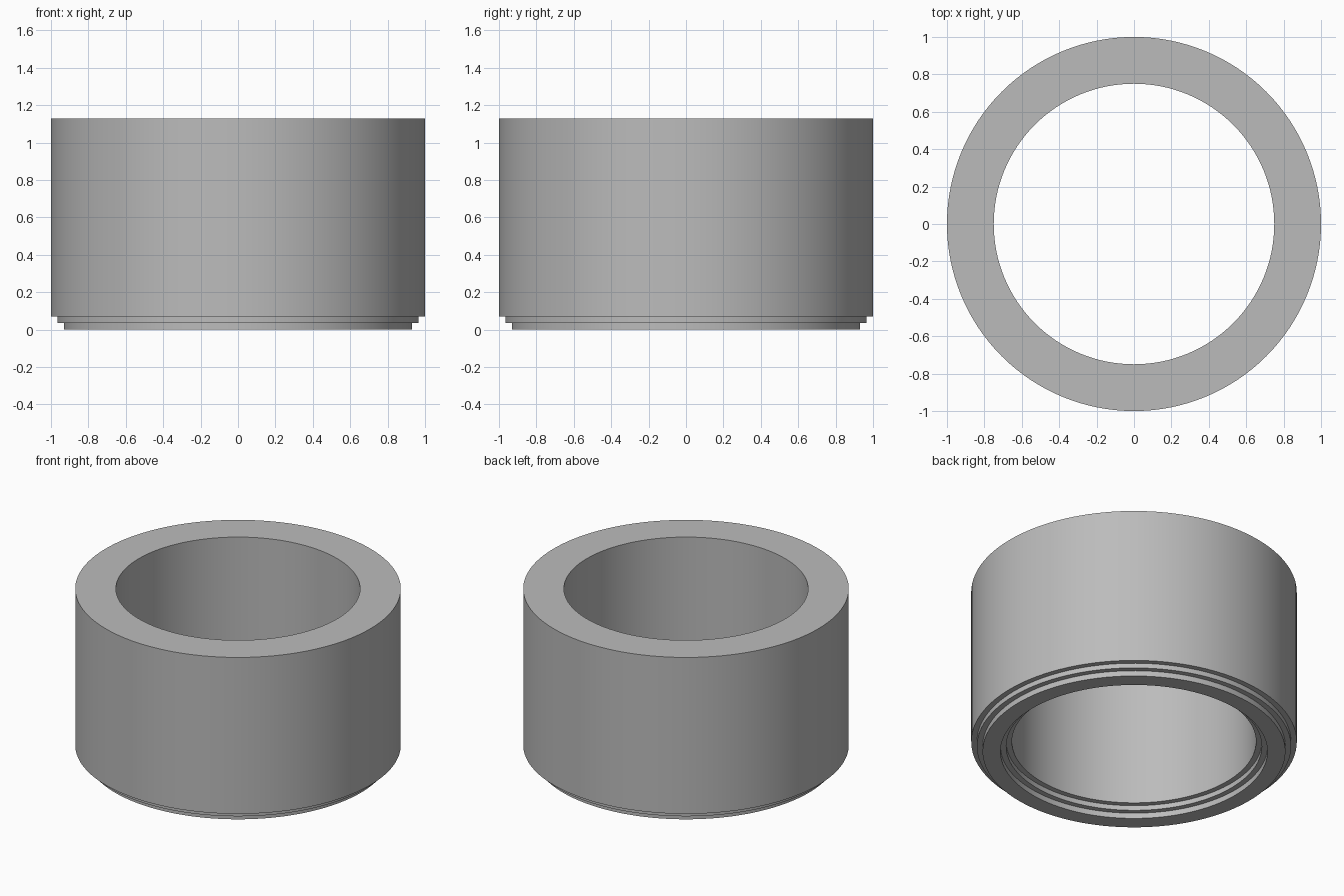
import bpy, bmesh, math

if "Cube" in bpy.data.objects:
    bpy.data.objects.remove(bpy.data.objects["Cube"])

SEGMENTS = 128

# Closed cross-section (radius, height): wall with a two-step lip, inside and out
PROFILE = [
    (1.0, 1.13), (0.75, 1.13),
    (0.75, 0.07), (0.785, 0.07), (0.785, 0.037), (0.82, 0.037), (0.82, 0.0),
    (0.93, 0.0), (0.93, 0.037), (0.965, 0.037), (0.965, 0.07), (1.0, 0.07),
]

grey = bpy.data.materials.new("plain grey")
grey.diffuse_color = (0.5, 0.5, 0.5, 1)
grey.use_nodes = True
grey.node_tree.nodes["Principled BSDF"].inputs["Base Color"].default_value = grey.diffuse_color

# Revolve the cross-section into a ring
bm = bmesh.new()
rings = []
for r, z in PROFILE:
    rings.append([bm.verts.new((r * math.cos(a), r * math.sin(a), z))
                  for a in (2 * math.pi * i / SEGMENTS for i in range(SEGMENTS))])
for k, ring in enumerate(rings):
    following = rings[(k + 1) % len(rings)]
    for i in range(SEGMENTS):
        j = (i + 1) % SEGMENTS
        bm.faces.new((ring[i], ring[j], following[j], following[i]))
bmesh.ops.recalc_face_normals(bm, faces=bm.faces)

mesh = bpy.data.meshes.new("stepped_sleeve")
bm.to_mesh(mesh)
bm.free()
mesh.materials.append(grey)
sleeve = bpy.data.objects.new("stepped_sleeve", mesh)
bpy.context.collection.objects.link(sleeve)

# Smooth round walls, crisp step edges
bpy.context.view_layer.objects.active = sleeve
sleeve.select_set(True)
bpy.ops.object.shade_smooth_by_angle(angle=math.radians(30))
